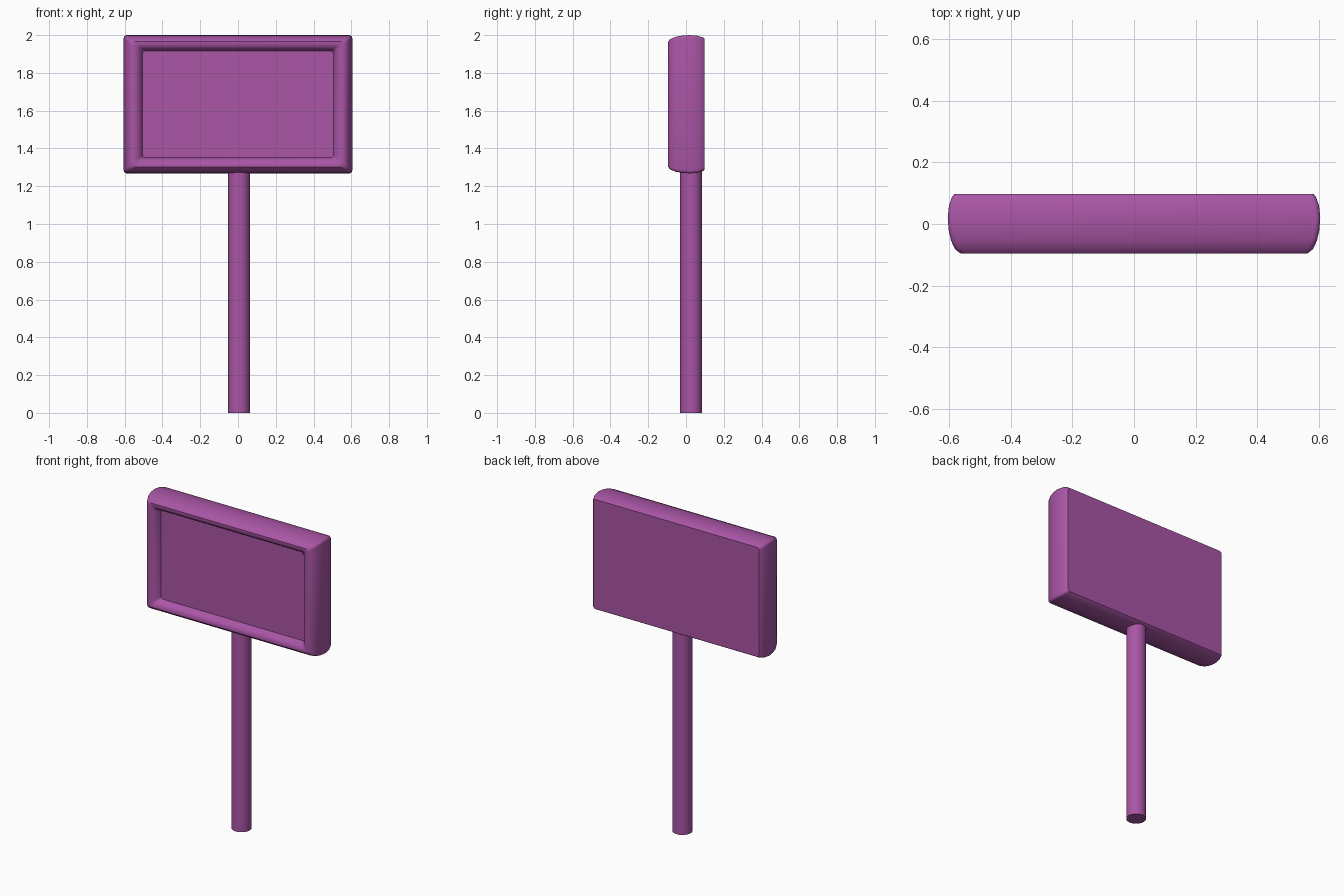
import bpy, bmesh, math

if "Cube" in bpy.data.objects:
    bpy.data.objects.remove(bpy.data.objects["Cube"])

purple = bpy.data.materials.new("purple")
purple.diffuse_color = (0.40, 0.092, 0.38, 1)
purple.use_nodes = True
purple.node_tree.nodes["Principled BSDF"].inputs["Base Color"].default_value = purple.diffuse_color


def finish(name, bm, angle):
    bmesh.ops.recalc_face_normals(bm, faces=bm.faces)
    mesh = bpy.data.meshes.new(name)
    bm.to_mesh(mesh)
    bm.free()
    mesh.materials.append(purple)
    ob = bpy.data.objects.new(name, mesh)
    bpy.context.collection.objects.link(ob)
    bpy.context.view_layer.objects.active = ob
    ob.select_set(True)
    bpy.ops.object.shade_smooth_by_angle(angle=math.radians(angle))
    ob.select_set(False)


def rounded_rect(bm, hx, hz, y, zc, r, seg=4):
    loop = []
    for k, (sx, sz) in enumerate([(1, 1), (-1, 1), (-1, -1), (1, -1)]):
        for i in range(seg + 1):
            a = math.pi / 2 * (k + i / seg)
            loop.append(bm.verts.new((sx * (hx - r) + r * math.cos(a), y,
                                      zc + sz * (hz - r) + r * math.sin(a))))
    return loop


# Sign board: rounded frame section (inset fraction, y) lofted from back to front panel
section = [(0.22, 0.098), (0.14, 0.088), (0.04, 0.06), (0, 0.02), (0.03, -0.02),
           (0.11, -0.055), (0.24, -0.082), (0.42, -0.096), (0.6, -0.096),
           (0.78, -0.088), (0.92, -0.072), (1.0, -0.052)]
bm = bmesh.new()
loops = [rounded_rect(bm, 0.605 - 0.1 * t, 0.366 - 0.083 * t, y, 1.634, 0.016)
         for t, y in section]
for a, b in zip(loops, loops[1:]):
    n = len(a)
    for i in range(n):
        bm.faces.new((a[i], a[(i + 1) % n], b[(i + 1) % n], b[i]))
bm.faces.new(loops[0])
bm.faces.new(loops[-1])
finish("sign_board", bm, 35)

# Round post
bm = bmesh.new()
bmesh.ops.create_cone(bm, cap_ends=True, segments=32, radius1=0.058, radius2=0.058, depth=1.3)
bmesh.ops.translate(bm, verts=bm.verts, vec=(0.006, 0.027, 0.65))
finish("post", bm, 35)
